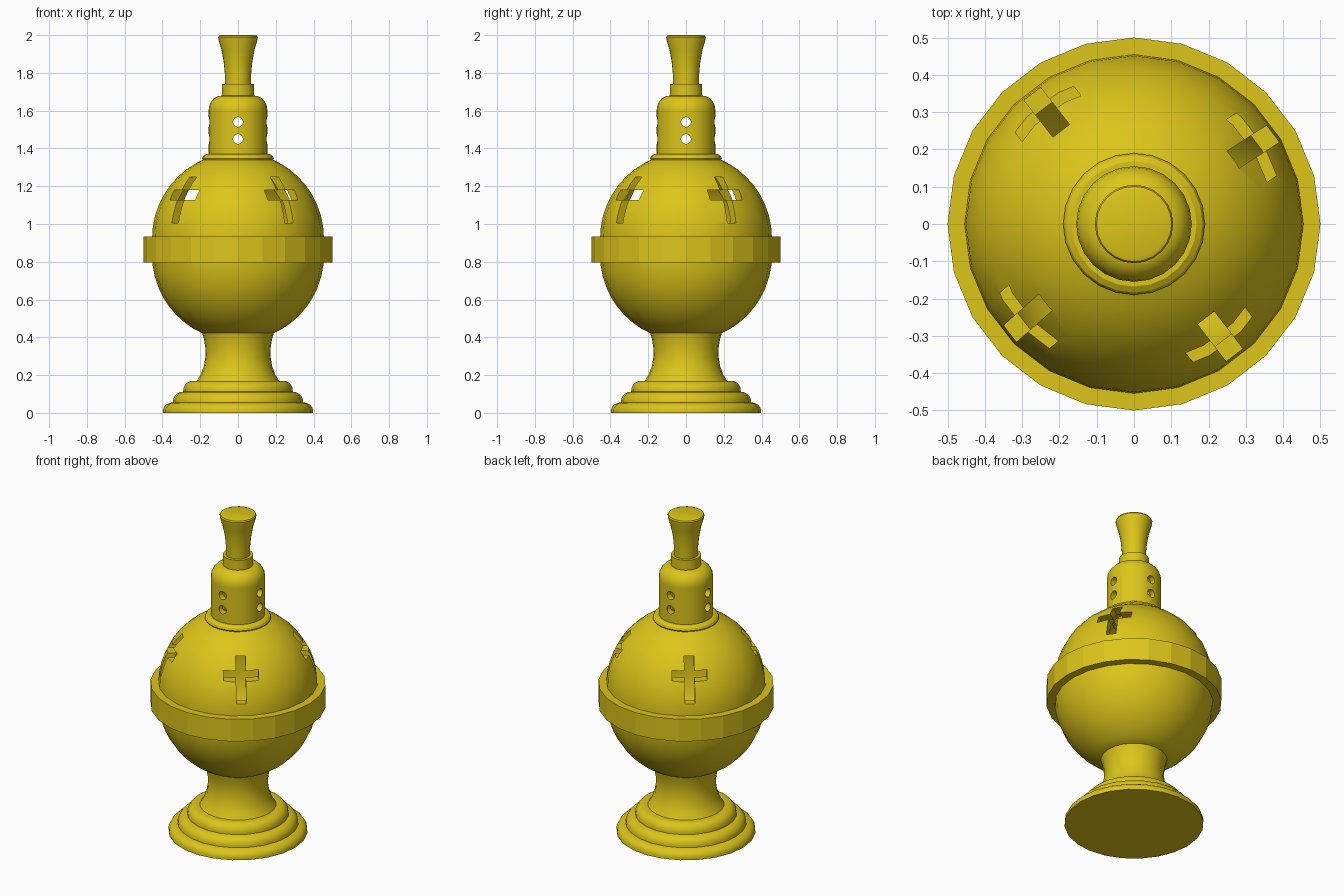
import bpy, bmesh, math
from math import sin, cos, radians, pi
from mathutils import Matrix

if "Cube" in bpy.data.objects:
    bpy.data.objects.remove(bpy.data.objects["Cube"])

SIDES = 24
brass = bpy.data.materials.new("brass")
brass.diffuse_color = (0.72, 0.56, 0.01, 1)
brass.use_nodes = True
brass.node_tree.nodes["Principled BSDF"].inputs["Base Color"].default_value = brass.diffuse_color


def finish(name, bm):
    bmesh.ops.recalc_face_normals(bm, faces=bm.faces[:])
    me = bpy.data.meshes.new(name)
    bm.to_mesh(me)
    bm.free()
    ob = bpy.data.objects.new(name, me)
    bpy.context.collection.objects.link(ob)
    me.materials.append(brass)
    return ob


def activate(ob):
    bpy.ops.object.select_all(action='DESELECT')
    ob.select_set(True)
    bpy.context.view_layer.objects.active = ob


def smooth(ob, angle=32):
    activate(ob)
    bpy.ops.object.shade_smooth_by_angle(angle=radians(angle))


def lathe(name, profile, closed=False):
    """Revolve (radius, z) points around the z axis."""
    bm = bmesh.new()
    rings = []
    for r, z in profile:
        if r < 1e-6:
            rings.append([bm.verts.new((0, 0, z))] * SIDES)
        else:
            rings.append([bm.verts.new((r * cos(2 * pi * i / SIDES), r * sin(2 * pi * i / SIDES), z))
                          for i in range(SIDES)])
    pairs = list(zip(rings, rings[1:])) + ([(rings[-1], rings[0])] if closed else [])
    for a, b in pairs:
        for i in range(SIDES):
            j = (i + 1) % SIDES
            vs = list(dict.fromkeys((a[i], a[j], b[j], b[i])))
            if len(vs) > 2:
                bm.faces.new(vs)
    return finish(name, bm)


def arc(cz, R, a0, a1, n):
    """Points on a circle centred on the axis, angles from the horizontal."""
    return [(R * cos(a0 + (a1 - a0) * k / n), cz + R * sin(a0 + (a1 - a0) * k / n)) for k in range(n + 1)]


def corner(r, z, w, h, n=5):
    """Quarter-ellipse shoulder, from (r+w, z) up to (r, z+h)."""
    return [(r + w * cos(pi / 2 * k / n), z + h * sin(pi / 2 * k / n)) for k in range(n + 1)]


def cut(target, cutter):
    cutter.hide_render = True
    mod = target.modifiers.new("cut", 'BOOLEAN')
    mod.operation, mod.solver, mod.object = 'DIFFERENCE', 'EXACT', cutter
    activate(target)
    bpy.ops.object.modifier_apply(modifier=mod.name)
    bpy.data.objects.remove(cutter)


# stepped foot and waisted stem
foot = ([(0, 0), (0.397, 0)] + corner(0.345, 0.012, 0.052, 0.043)
        + corner(0.29, 0.058, 0.055, 0.054) + corner(0.24, 0.117, 0.05, 0.053)
        + [(0.218, 0.17), (0.196, 0.205), (0.18, 0.25), (0.172, 0.30), (0.173, 0.345),
           (0.18, 0.39), (0.19, 0.425), (0.15, 0.45), (0, 0.45)])
smooth(lathe("foot_and_stem", foot))

# hollow bowl and dome
R, T, LO, HI = 0.455, 0.05, 0.835, 0.925
ri = R - T
a_bot, a_top = -math.acos(0.18 / R), math.acos(0.16 / R)
outer = [(0, LO + R * sin(a_bot))] + arc(LO, R, a_bot, 0, 9) + arc(HI, R, 0, a_top, 9)
inner = arc(HI, ri, math.acos(0.12 / ri), 0, 9) + arc(LO, ri, 0, -pi / 2 + 0.3, 9) + [(0, LO - ri + 0.02)]
bowl = lathe("bowl_and_dome", outer + inner)

# cross-shaped openings, cut radially
w, a = 0.028, 0.10
outline = [(-w, 1.005), (w, 1.005), (w, 1.127), (a, 1.127), (a, 1.18), (w, 1.18), (w, 1.248),
           (-w, 1.248), (-w, 1.18), (-a, 1.18), (-a, 1.127), (-w, 1.127)]
for ang in (33, 128, 221.5, 307.5):
    bm = bmesh.new()
    f = bm.faces.new([bm.verts.new((0.2, y, z)) for y, z in outline])
    ext = bmesh.ops.extrude_face_region(bm, geom=[f])
    bmesh.ops.translate(bm, vec=(0.4, 0, 0),
                        verts=[v for v in ext["geom"] if isinstance(v, bmesh.types.BMVert)])
    # keep the starting cap so the cutter is a closed solid
    if any(e.is_boundary for e in bm.edges):
        bmesh.ops.holes_fill(bm, edges=[e for e in bm.edges if e.is_boundary])
    bm.transform(Matrix.Rotation(radians(ang), 4, 'Z'))
    cut(bowl, finish("cross_cutter", bm))
smooth(bowl)

# faceted band around the middle
lathe("band", [(0.44, 0.795), (0.50, 0.795), (0.50, 0.935), (0.44, 0.935)], closed=True)

# collar at the base of the chimney
smooth(lathe("collar", [(0.13, 1.335), (0.184, 1.335), (0.19, 1.347), (0.184, 1.36), (0.168, 1.37),
                        (0.13, 1.37)], closed=True))

# hollow chimney with smoke holes
chimney = lathe("chimney", [(0.12, 1.35), (0.155, 1.35), (0.155, 1.595)]
                + corner(0.085, 1.605, 0.07, 0.075)
                + [(0, 1.68), (0, 1.64), (0.08, 1.635), (0.12, 1.59)], closed=True)
for z in (1.45, 1.54):
    for ang in (0, 90, 180, 270):
        bm = bmesh.new()
        bmesh.ops.create_cone(bm, cap_ends=True, segments=16, radius1=0.026, radius2=0.026, depth=0.16,
                              matrix=Matrix.Rotation(radians(ang), 4, 'Z')
                              @ Matrix.Translation((0.14, 0, z)) @ Matrix.Rotation(pi / 2, 4, 'Y'))
        cut(chimney, finish("hole_cutter", bm))
smooth(chimney)

# neck and flared knob
smooth(lathe("neck", [(0, 1.66), (0.086, 1.66), (0.086, 1.742), (0, 1.742)]))
smooth(lathe("knob", [(0, 1.735), (0.068, 1.735), (0.07, 1.80), (0.076, 1.86), (0.087, 1.92),
                      (0.103, 1.975), (0.105, 1.988), (0.101, 1.996), (0.09, 2.0), (0, 2.0)]))
